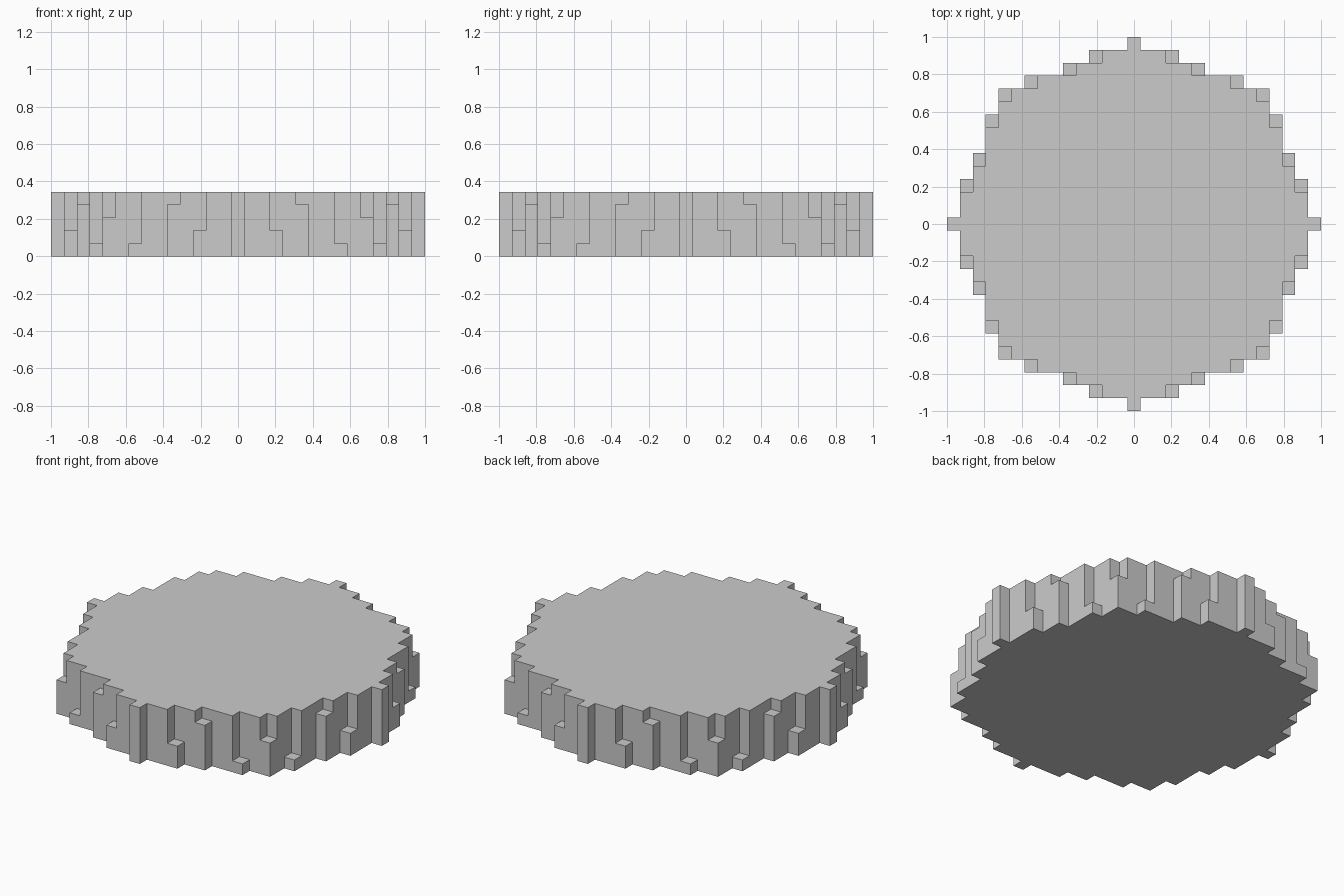
import bpy
import bmesh
from mathutils import Vector

if "Cube" in bpy.data.objects:
    bpy.data.objects.remove(bpy.data.objects["Cube"])

RADIUS, LAYERS = 14, 5
UNIT = 2 / (2 * RADIUS + 1)

# Half width of the full-height disc for each row, counted from the middle row out
CORE = [14, 13, 13, 12, 12, 11, 11, 11, 10, 10, 9, 7, 4, 2, 0]
# Low steps tucked into the corners of the rim: position -> height in blocks
STEPS = {(13, 3): 2, (12, 5): 4, (11, 8): 1, (10, 10): 3}


def height(x, y):
    """Height in blocks of the column at x, y; all four quadrants are alike."""
    x, y = abs(x), abs(y)
    if max(x, y) > RADIUS:
        return 0
    if x <= CORE[y]:
        return LAYERS
    return STEPS.get((max(x, y), min(x, y)), 0)


def filled(x, y, z):
    return 0 <= z < height(x, y)


def add_side(bm, centre, normal):
    """One square block side facing along normal."""
    u = Vector((normal.y, normal.z, normal.x))
    v = normal.cross(u)
    middle = centre + normal / 2
    corners = [middle + (u * a + v * b) / 2
               for a, b in ((-1, -1), (1, -1), (1, 1), (-1, 1))]
    bm.faces.new([bm.verts.new(c * UNIT) for c in corners])


# Stepped disc: keep only the exposed block sides, then merge the flat areas
bm = bmesh.new()
directions = [Vector([s if i == axis else 0 for i in range(3)])
              for axis in range(3) for s in (-1, 1)]
span = range(-RADIUS, RADIUS + 1)
for x in span:
    for y in span:
        for z in range(height(x, y)):
            for d in directions:
                if not filled(x + int(d.x), y + int(d.y), z + int(d.z)):
                    add_side(bm, Vector((x, y, z + 0.5)), d)
bmesh.ops.remove_doubles(bm, verts=bm.verts, dist=UNIT / 100)
bmesh.ops.dissolve_limit(bm, angle_limit=0.02, verts=bm.verts, edges=bm.edges)
bmesh.ops.recalc_face_normals(bm, faces=bm.faces)

mesh = bpy.data.meshes.new("stepped_disc")
bm.to_mesh(mesh)
bm.free()
disc = bpy.data.objects.new("stepped_disc", mesh)
bpy.context.collection.objects.link(disc)

# Plain grey
grey = bpy.data.materials.new("light_grey")
grey.use_nodes = True
colour = (0.6, 0.6, 0.6, 1)
grey.diffuse_color = colour
grey.node_tree.nodes["Principled BSDF"].inputs["Base Color"].default_value = colour
mesh.materials.append(grey)
